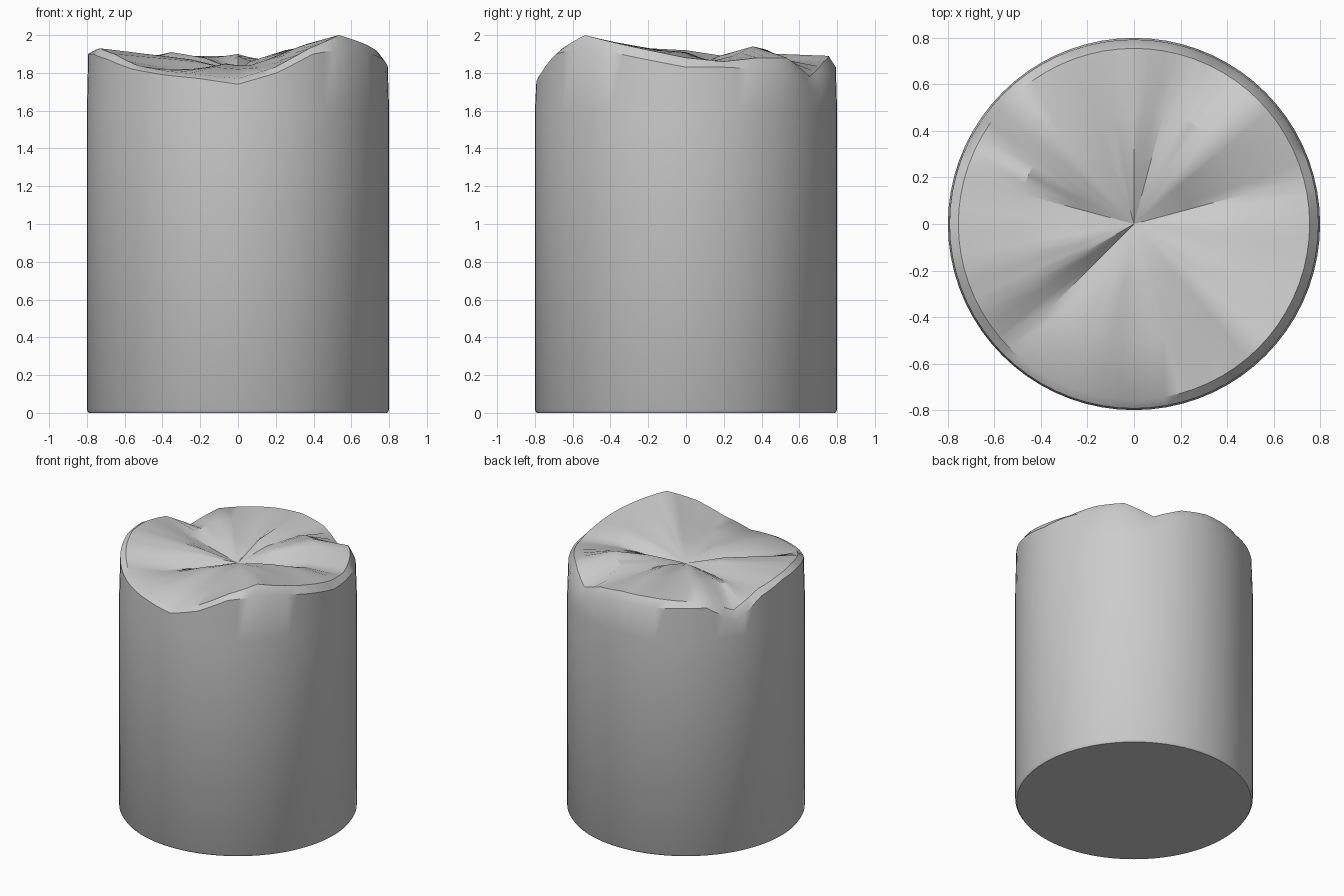
import bpy, bmesh, math

cube = bpy.data.objects.get("Cube")
if cube:
    bpy.data.objects.remove(cube, do_unlink=True)

SIDES = 72
RADIUS = 0.8

# Plain wax-like grey
grey = bpy.data.materials.new("light grey")
grey.use_nodes = True
colour = (0.6, 0.6, 0.6, 1)
grey.diffuse_color = colour
grey.node_tree.nodes["Principled BSDF"].inputs["Base Color"].default_value = colour

# Height profiles around the melted top, in hundredths above z = 1,
# one value every 15 degrees counter-clockwise from +x
rim = [83, 83, 82, 80, 70, 80, 83, 83, 84, 84, 71, 85,
       90, 90, 87, 82, 79, 77, 74, 80, 90, 93, 91, 87]
shoulder = [88, 86, 88, 88, 78, 86, 89, 89, 88, 87, 78, 89,
            92, 93, 90, 84, 81, 79, 77, 83, 93, 100, 96, 92]
middle = [91, 86, 89, 94, 92, 86, 90, 88, 89, 91, 88, 84,
          89, 90, 88, 80, 82, 83, 82, 83, 88, 95, 94, 92]
inner = [87, 82, 86, 89, 88, 86, 89, 84, 86, 88, 86, 82,
         84, 87, 86, 79, 83, 85, 84, 84, 86, 88, 89, 88]


def flat(z):
    return lambda t: z


def wavy(heights):
    """Interpolate a height list around the full turn."""
    def height(t):
        f = t * len(heights)
        i = int(f + 1e-6)
        a, b = heights[i % len(heights)], heights[(i + 1) % len(heights)]
        return 1 + (a + (b - a) * (f - i)) / 100
    return height


def ring(bm, radius, height):
    verts = []
    for i in range(SIDES):
        t = i / SIDES
        a = math.tau * t
        verts.append(bm.verts.new((radius * math.cos(a), radius * math.sin(a), height(t))))
    return verts


# Body: bottom bevel, straight wall, soft shoulder, folded top
bm = bmesh.new()
rings = [ring(bm, r, h) for r, h in (
    (RADIUS - 0.01, flat(0)),
    (RADIUS, flat(0.015)),
    (RADIUS, flat(1.6)),
    (RADIUS - 0.007, wavy(rim)),
    (RADIUS - 0.045, wavy(shoulder)),
    (0.5, wavy(middle)),
    (0.25, wavy(inner)),
)]
bm.faces.new(reversed(rings[0]))
for low, high in zip(rings, rings[1:]):
    for i in range(SIDES):
        j = (i + 1) % SIDES
        bm.faces.new((low[i], low[j], high[j], high[i]))

# Fan closing the pit in the centre
pit = bm.verts.new((0, 0, 1.81))
for i in range(SIDES):
    bm.faces.new((rings[-1][i], rings[-1][(i + 1) % SIDES], pit))

mesh = bpy.data.meshes.new("melted_cylinder")
bm.to_mesh(mesh)
bm.free()
mesh.materials.append(grey)
body = bpy.data.objects.new("melted_cylinder", mesh)
bpy.context.collection.objects.link(body)

bpy.ops.object.select_all(action='DESELECT')
body.select_set(True)
bpy.context.view_layer.objects.active = body
bpy.ops.object.shade_smooth_by_angle(angle=math.radians(35))
